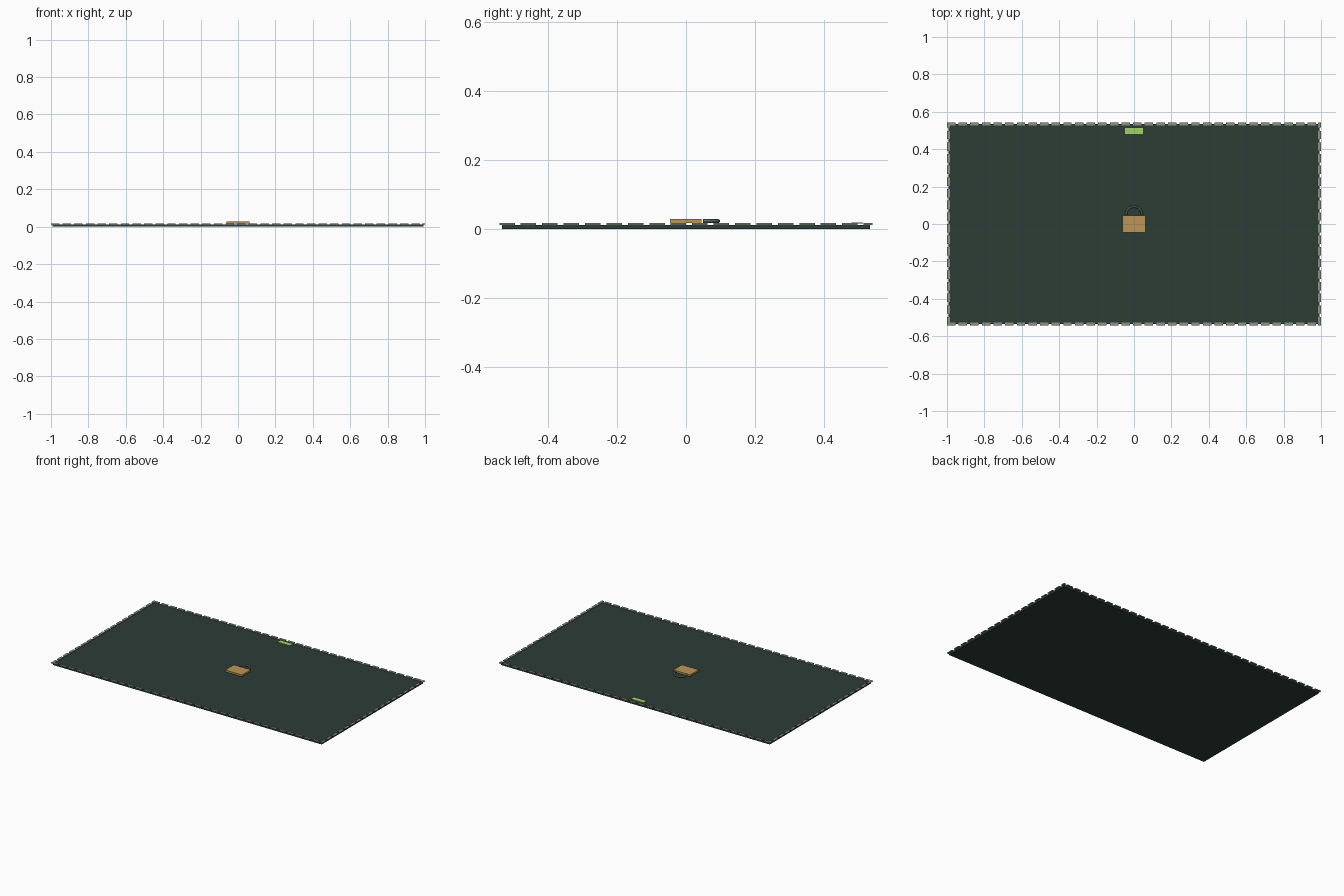
import bpy
import math
from mathutils import Vector

cube = bpy.data.objects.get("Cube")
if cube:
    bpy.data.objects.remove(cube, do_unlink=True)


def material(name, rgb):
    """Flat material from 0-255 display colour, stored as linear."""
    lin = [((c / 255 + 0.055) / 1.055) ** 2.4 for c in rgb]
    m = bpy.data.materials.new(name)
    m.use_nodes = True
    m.diffuse_color = (*lin, 1)
    m.node_tree.nodes["Principled BSDF"].inputs["Base Color"].default_value = (*lin, 1)
    return m


DARK_GREEN = material("dark green", (45, 60, 53))
PALE_GREY = material("pale grey green", (138, 147, 135))
BRASS = material("brass", (188, 150, 86))
STEEL = material("steel", (122, 138, 132))
LIME = material("lime", (160, 210, 106))


def box(name, low, high, mat):
    """Box between two opposite corners."""
    low, high = Vector(low), Vector(high)
    bpy.ops.mesh.primitive_cube_add(size=1, location=(low + high) / 2)
    ob = bpy.context.object
    ob.name = name
    ob.scale = high - low
    bpy.ops.object.transform_apply(location=False, rotation=False, scale=True)
    ob.data.materials.append(mat)
    return ob


# Base panel
HX, HY, TOP = 0.992, 0.534, 0.012
box("panel", (-HX, -HY, 0), (HX, HY, TOP), DARK_GREEN)

# Dashed border, centred on the panel rim
HALF, PERIOD, DASH = 0.008, 0.0622, 0.045
Z0, Z1 = TOP, 0.017


def dashes(end):
    start = -end
    while start < end - 0.002:
        yield start, min(start + DASH, end)
        start += PERIOD


for side, y in (("front", -HY), ("back", HY)):
    for a, b in dashes(HX + HALF):
        box(side + "_dash", (a, y - HALF, Z0), (b, y + HALF, Z1), PALE_GREY)
for side, x in (("right", -HX), ("left", HX)):
    for a, b in dashes(HY + HALF):
        box(side + "_dash", (x - HALF, a, Z0), (x + HALF, b, Z1 - 0.0003), PALE_GREY)

# Padlock body
box("padlock_body", (-0.062, -0.046, 0.017), (0.062, 0.045, 0.029), BRASS)

# Padlock shackle: half ring swept as a round tube
curve = bpy.data.curves.new("padlock_shackle", "CURVE")
curve.dimensions = "3D"
curve.bevel_depth = 0.006
curve.bevel_resolution = 2
curve.use_fill_caps = True
steps = 20
spline = curve.splines.new("POLY")
spline.points.add(steps)
for i, p in enumerate(spline.points):
    t = math.pi * i / steps
    p.co = (0.042 * math.cos(t), 0.05 + 0.043 * math.sin(t), 0.023, 1)
curve.materials.append(STEEL)
shackle = bpy.data.objects.new("padlock_shackle", curve)
bpy.context.collection.objects.link(shackle)
bpy.ops.object.select_all(action="DESELECT")
shackle.select_set(True)
bpy.context.view_layer.objects.active = shackle
bpy.ops.object.convert(target="MESH")
bpy.ops.object.shade_smooth_by_angle()

# Marker plate near the back edge
box("marker_plate", (-0.047, 0.481, 0.016), (0.047, 0.514, 0.019), LIME)
